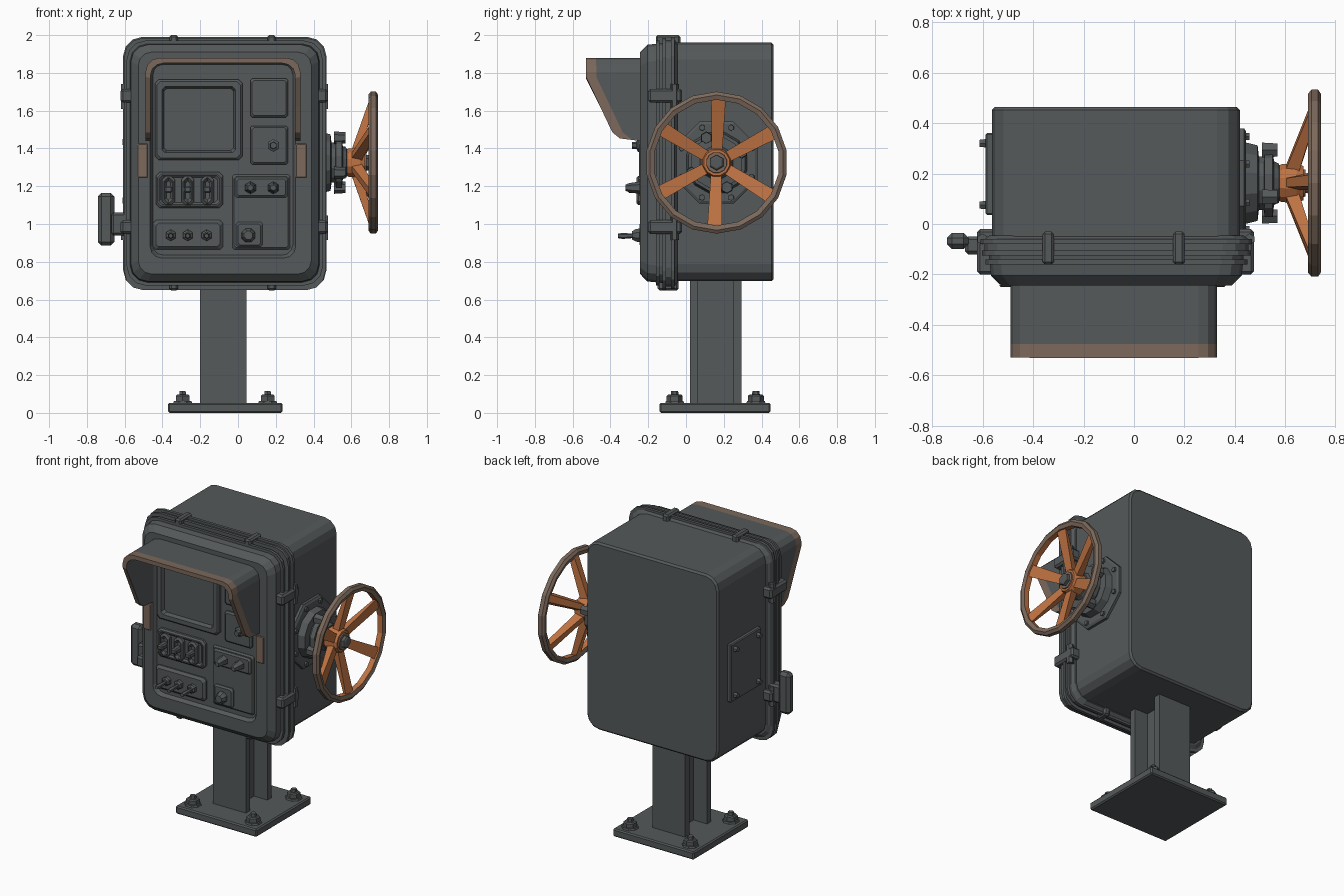
import bpy, bmesh, math
from mathutils import Vector

if "Cube" in bpy.data.objects:
    bpy.data.objects.remove(bpy.data.objects["Cube"])


def material(name, rgb):
    m = bpy.data.materials.new(name)
    m.diffuse_color = (*rgb, 1)
    m.use_nodes = True
    m.node_tree.nodes["Principled BSDF"].inputs["Base Color"].default_value = m.diffuse_color
    return m


GREY = material("dark grey paint", (0.09, 0.1, 0.102))
ORANGE = material("orange paint", (0.52, 0.17, 0.055))
RUST = material("worn brown", (0.2, 0.14, 0.105))


def finish(name, bm, mats):
    bmesh.ops.recalc_face_normals(bm, faces=bm.faces)
    me = bpy.data.meshes.new(name)
    bm.to_mesh(me)
    bm.free()
    for m in mats:
        me.materials.append(m)
    ob = bpy.data.objects.new(name, me)
    bpy.context.collection.objects.link(ob)
    return ob


def loft(name, loops, mats=(GREY,), closed=False, rule=None):
    """Skin equal-length loops; rule(strip, side) picks the material slot."""
    bm = bmesh.new()
    vs = [[bm.verts.new(p) for p in lp] for lp in loops]
    n = len(loops[0])
    for i in range(len(vs) if closed else len(vs) - 1):
        a, b = vs[i], vs[(i + 1) % len(vs)]
        for j in range(n):
            k = (j + 1) % n
            f = bm.faces.new((a[j], a[k], b[k], b[j]))
            f.material_index = rule(i, j) if rule else 0
    if not closed:
        bm.faces.new(vs[0])
        bm.faces.new(vs[-1])
    return finish(name, bm, mats)


def rrect(x0, x1, z0, z1, r, y, seg):
    pts = []
    for k, (cx, cz) in enumerate([(x1 - r, z1 - r), (x0 + r, z1 - r), (x0 + r, z0 + r), (x1 - r, z0 + r)]):
        for s in range(seg + 1):
            a = math.pi / 2 * (k + s / seg)
            pts.append((cx + r * math.cos(a), y, cz + r * math.sin(a)))
    return pts


def stack(name, rects, seg=1, mats=(GREY,), closed=False):
    """Rounded rectangles (x0, x1, z0, z1, radius, y) skinned along y."""
    return loft(name, [rrect(*r, seg) for r in rects], mats, closed)


def slab(name, x0, x1, z0, z1, yb, yf, c=0.01, mats=(GREY,)):
    return stack(name, [(x0, x1, z0, z1, c, yb), (x0, x1, z0, z1, c, yf + c),
                        (x0 + c, x1 - c, z0 + c, z1 - c, c, yf)], 1, mats)


def bezel(name, x0, x1, z0, z1, yb, yf, w, depth):
    c = 0.01
    i = (x0 + w, x1 - w, z0 + w, z1 - w)
    return stack(name, [(x0, x1, z0, z1, 0.02, yb), (x0, x1, z0, z1, 0.02, yf + c),
                        (x0 + c, x1 - c, z0 + c, z1 - c, 0.02, yf), (*i, 0.015, yf),
                        (i[0] + c, i[1] - c, i[2] + c, i[3] - c, 0.015, yf + depth)])


def box(name, x0, x1, y0, y1, z0, z1, bevel=0.0, mat=GREY):
    bm = bmesh.new()
    bmesh.ops.create_cube(bm, size=1)
    for v in bm.verts:
        v.co = Vector((x0 + (v.co.x + .5) * (x1 - x0), y0 + (v.co.y + .5) * (y1 - y0), z0 + (v.co.z + .5) * (z1 - z0)))
    if bevel:
        bmesh.ops.bevel(bm, geom=bm.edges[:], offset=bevel, segments=1, affect='EDGES')
    return finish(name, bm, [mat])


def lathe(name, axis, c, profile, n=8, mats=(GREY,), phase=0.5, closed=False, rule=None):
    """Turn a profile of (position along axis, radius) around a line through c (the two other coordinates)."""
    loops = []
    for t, r in profile:
        lp = []
        for k in range(n):
            a = 2 * math.pi * (k + phase) / n
            u, v = c[0] + r * math.cos(a), c[1] + r * math.sin(a)
            lp.append({'x': (t, u, v), 'y': (u, t, v), 'z': (u, v, t)}[axis])
        loops.append(lp)
    return loft(name, loops, mats, closed, rule)


# Base plate, anchor bolts and H-section post
box("base_plate", -0.37, 0.235, -0.14, 0.447, 0, 0.053, 0.008)
for x in (-0.293, 0.157):
    for y in (-0.06, 0.37):
        lathe("anchor_washer", 'z', (x, y), [(0.05, 0.055), (0.064, 0.05)], 8)
        lathe("anchor_nut", 'z', (x, y), [(0.06, 0.042), (0.09, 0.042), (0.097, 0.034)], 6)
        lathe("anchor_stud", 'z', (x, y), [(0.09, 0.022), (0.116, 0.018)], 6)
box("post_front_flange", -0.2, 0.045, 0.02, 0.062, 0.05, 0.72)
box("post_back_flange", -0.2, 0.045, 0.25, 0.295, 0.05, 0.72)
box("post_web", -0.1, -0.055, 0.06, 0.255, 0.05, 0.72)

# Cabinet body
B = (-0.563, 0.42, 0.697, 1.96)
stack("cabinet_body", [(*B, 0.09, -0.08), (*B, 0.09, 0.452),
                       (B[0] + .012, B[1] - .012, B[2] + .012, B[3] - .012, 0.08, 0.464)], 3)


# Door with rim flange and recessed control panel
def door_loop(inset, r, y):
    return (-0.603 + inset, 0.463 - inset, 0.66 + inset, 1.985 - inset, r, y)


I = (-0.465, 0.305, 0.82, 1.86)
stack("door", [door_loop(0.03, 0.09, -0.045), door_loop(0.01, 0.1, -0.06), door_loop(0.01, 0.1, -0.115),
               door_loop(0.028, 0.09, -0.125), door_loop(0.036, 0.09, -0.205), door_loop(0.075, 0.07, -0.243),
               (*I, 0.06, -0.243), (I[0] + .015, I[1] - .015, I[2] + .015, I[3] - .015, 0.055, -0.218)], 3)

# Seal cords round the door rim
for y, g, drop in ((-0.07, 0.005, 0), (-0.115, 0.0, 0.01), (-0.15, -0.014, 0)):
    o, i = door_loop(-g, 0.1, y), door_loop(0.035, 0.08, y)
    o = (o[0], o[1], o[2] - drop, o[3], o[4])
    stack("seal_cord", [(*o, y - 0.01), (*o, y + 0.01), (*i[:5], y + 0.01), (*i[:5], y - 0.01)], 3, closed=True)

# Door clips: top, bottom and both sides
for x in (-0.34, 0.178):
    box("top_clip", x - 0.023, x + 0.023, -0.16, -0.03, 1.93, 2.0, 0.01)
    box("bottom_clip", x - 0.023, x + 0.023, -0.15, -0.04, 0.648, 0.72, 0.01)
for z in (1.68, 0.985):
    for x0, x1, s in ((0.4, 0.476, 1), (-0.622, -0.54, -1)):
        box("side_clip", x0, x1, -0.2, -0.02, z - 0.038, z + 0.035, 0.012)
        lathe("side_clip_pin", 'z', ((x0 + x1) / 2 + s * 0.02, -0.06), [(z - 0.07, 0.022), (z + 0.06, 0.022)], 6)

# Latch handle on the left side
box("latch_handle", -0.742, -0.655, -0.1, -0.035, 0.885, 1.165, 0.02)
box("latch_arm", -0.67, -0.56, -0.12, -0.05, 0.94, 1.06, 0.012)

# Sun hood with worn rim
R = 0.075
outline = [(-0.49, z) for z in (1.443, 1.453, 1.485, 1.62, 1.78)]
outline += [(-0.49 + R - R * math.cos(a), 1.88 - R + R * math.sin(a)) for a in (0, math.pi / 6, math.pi / 3, math.pi / 2)]
outline += [(-0.16 - x, z) for x, z in reversed(outline)]
edge = [(1.443, -0.27), (1.453, -0.35), (1.485, -0.39), (1.78, -0.53), (3, -0.533)]


def hood_front(z):
    for (za, ya), (zb, yb) in zip(edge, edge[1:]):
        if z <= zb:
            return ya + (yb - ya) * max(0, z - za) / (zb - za)


T = 0.028
loops = []
for x, z in outline:
    f = hood_front(z)
    b = min(f + 0.055, -0.245)
    xi = -0.08 + (x + 0.08) * (0.41 - T) / 0.41
    zi = z - T * max(0, (z - 1.74) / 0.14)
    loops.append([(x, -0.235, z), (x, b, z), (x, f, z), (xi, f, zi), (xi, b, zi), (xi, -0.235, zi)])
loft("sun_hood", loops, (GREY, RUST), rule=lambda i, j: int(j in (1, 2)))

# Worn patches on the door below the hood
for x0, x1 in ((-0.533, -0.478), (0.305, 0.363)):
    slab("worn_patch", x0, x1, 1.245, 1.425, -0.242, -0.249, 0.004, (RUST,))

# Screen and blank covers on the control panel
P = -0.216
bezel("screen_bezel", -0.44, 0.024, 1.34, 1.765, P, -0.246, 0.038, 0.025)
slab("upper_cover", 0.065, 0.265, 1.565, 1.77, P, -0.24)
slab("key_cover", 0.065, 0.265, 1.315, 1.52, P, -0.24)
lathe("key_knob", 'y', (0.187, 1.416), [(-0.235, 0.034), (-0.255, 0.034), (-0.262, 0.02), (-0.285, 0.018)], 6)

# Breaker switches
bezel("breaker_frame", -0.435, -0.08, 1.085, 1.275, P, -0.243, 0.018, 0.01)
for x in (-0.368, -0.266, -0.162):
    bezel("breaker_body", x - 0.034, x + 0.034, 1.1, 1.255, -0.225, -0.262, 0.013, 0.015)
    box("breaker_lever", x - 0.02, x + 0.02, -0.31, -0.24, 1.165, 1.2, 0.008)

# Toggle switches
slab("toggle_plate", -0.45, -0.08, 0.865, 1.02, P, -0.242, 0.015)
for x in (-0.356, -0.266, -0.166):
    lathe("toggle_nut", 'y', (x, 0.94), [(-0.235, 0.03), (-0.262, 0.03), (-0.27, 0.018)], 6)
    lathe("toggle_lever", 'y', (x, 0.937), [(-0.26, 0.01), (-0.335, 0.016), (-0.36, 0.012)], 6)

# Selector knobs and push button
slab("selector_plate", -0.03, 0.275, 0.865, 1.262, P, -0.23)
slab("selector_cover", -0.015, 0.262, 1.14, 1.248, -0.225, -0.246)
for x in (0.066, 0.187):
    lathe("selector_knob", 'y', (x, 1.192), [(-0.24, 0.034), (-0.262, 0.03), (-0.3, 0.025), (-0.32, 0.016)], 6)
slab("button_cover", -0.01, 0.13, 0.88, 1.01, -0.225, -0.246)
lathe("push_button", 'y', (0.055, 0.94), [(-0.24, 0.04), (-0.265, 0.036), (-0.285, 0.024)], 8)

# Access plate with bolts on the left side
box("access_plate", -0.588, -0.555, 0.035, 0.36, 1.085, 1.475, 0.006)
for y in (0.075, 0.32):
    for z in (1.125, 1.435):
        lathe("access_bolt", 'x', (y, z), [(-0.58, 0.02), (-0.612, 0.016)], 6)

# Shaft housing on the right side
C = (0.162, 1.325)
lathe("housing_plate", 'x', C, [(0.41, 0.235), (0.437, 0.235), (0.445, 0.22)], 8)
lathe("housing", 'x', C, [(0.43, 0.17), (0.49, 0.155), (0.495, 0.11), (0.515, 0.11), (0.518, 0.14),
                          (0.55, 0.14), (0.555, 0.09), (0.575, 0.08), (0.58, 0.05), (0.6, 0.05)], 12)
for k in range(8):
    a = math.pi / 4 * (k + 0.5)
    u, v = math.cos(a), math.sin(a)
    lathe("housing_plate_bolt", 'x', (C[0] + 0.2 * u, C[1] + 0.2 * v), [(0.43, 0.018), (0.457, 0.016)], 6)
    if k % 2 == 0:
        lathe("housing_lug", 'x', (C[0] + 0.142 * u, C[1] + 0.142 * v), [(0.508, 0.034), (0.568, 0.03)], 6)

# Hand wheel: rim, hub, spokes and nut
section = [(0.697, 0.333), (0.69, 0.36), (0.703, 0.376), (0.73, 0.376), (0.742, 0.358), (0.734, 0.333)]
lathe("wheel_rim", 'x', C, section, 18, (RUST, ORANGE), closed=True, rule=lambda i, j: int(i == 5))
lathe("wheel_hub", 'x', C, [(0.572, 0.07), (0.585, 0.078), (0.645, 0.08), (0.672, 0.07)], 12, (ORANGE,))
lathe("wheel_washer", 'x', C, [(0.665, 0.058), (0.68, 0.055)], 12, (RUST,))
lathe("wheel_nut", 'x', C, [(0.675, 0.042), (0.7, 0.04), (0.706, 0.03)], 6)
for k in range(6):
    a = math.pi / 3 * k + math.pi / 2 - 0.03
    ends = []
    for r, x0, x1, w in ((0.05, 0.595, 0.65, 0.028), (0.345, 0.7, 0.728, 0.039)):
        ends.append([(x, C[0] + r * math.cos(a) - s * w * math.sin(a), C[1] + r * math.sin(a) + s * w * math.cos(a))
                     for x, s in ((x0, -0.6), (x1, -1), (x1, 1), (x0, 0.6))])
    loft("wheel_spoke", ends, (ORANGE,))
